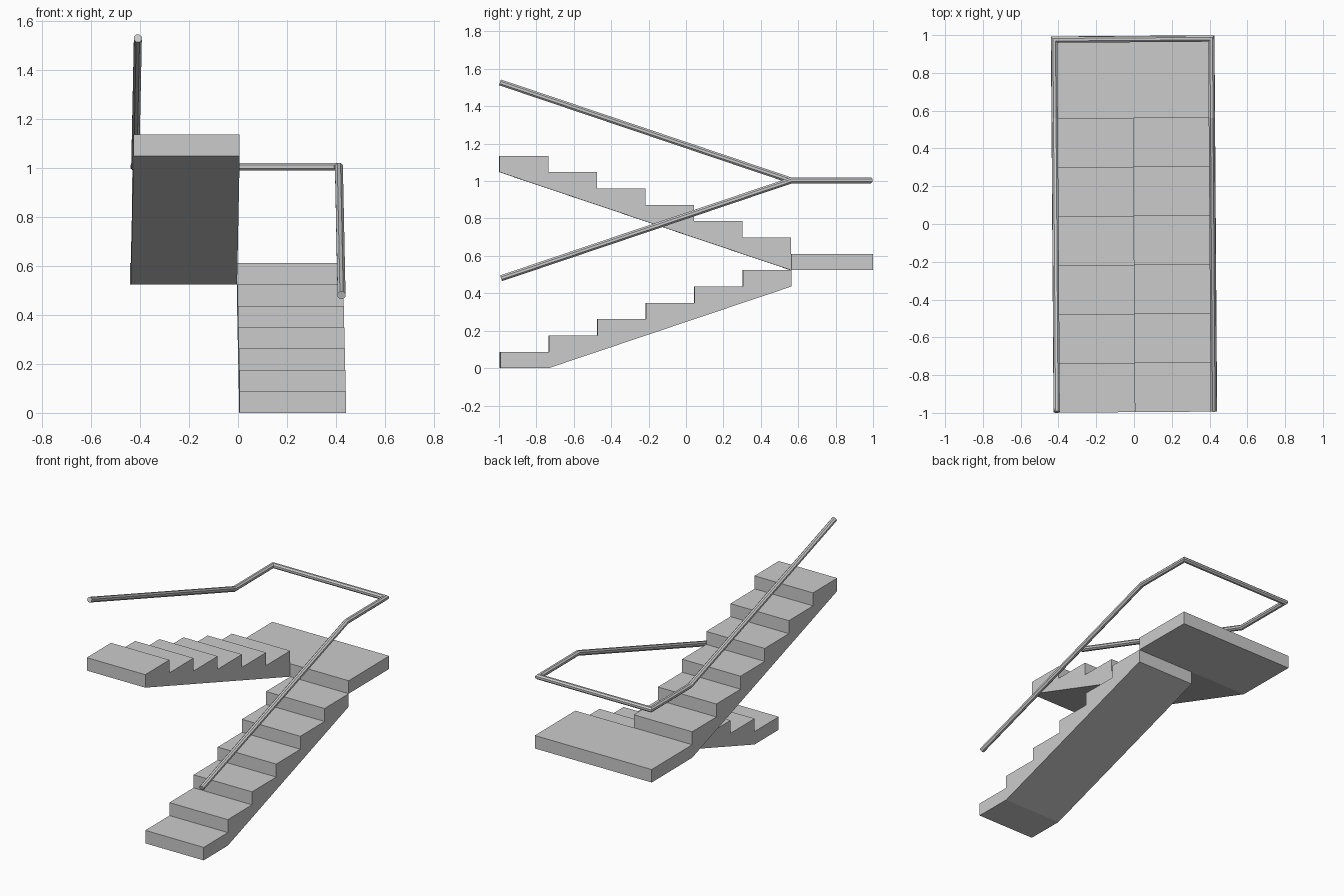
import bpy, bmesh, math
from mathutils import Vector, Matrix

if "Cube" in bpy.data.objects:
    bpy.data.objects.remove(bpy.data.objects["Cube"])

RISE, TREAD, STEPS = 0.0873, 0.2595, 6
HALF_W, Y0, Y1 = 0.433, -0.996, 0.996
YL = Y0 + TREAD * STEPS            # front edge of the landing
TURN = Matrix.Rotation(math.radians(0.4), 4, 'Z')   # slight skew of the whole model


def finish(name, bm):
    bmesh.ops.recalc_face_normals(bm, faces=bm.faces)
    bm.transform(TURN)
    me = bpy.data.meshes.new(name)
    bm.to_mesh(me)
    bm.free()
    ob = bpy.data.objects.new(name, me)
    bpy.context.collection.objects.link(ob)
    return ob


def extrude_profile(name, profile, x0, x1):
    bm = bmesh.new()
    face = bm.faces.new([bm.verts.new((x0, y, z)) for y, z in profile])
    ext = bmesh.ops.extrude_face_region(bm, geom=[face])
    verts = [g for g in ext['geom'] if isinstance(g, bmesh.types.BMVert)]
    bmesh.ops.translate(bm, verts=verts, vec=(x1 - x0, 0, 0))
    return finish(name, bm)


def steps(y, z, dy):
    pts = []
    for i in range(STEPS):
        pts += [(y + i * dy, z + (i + 1) * RISE), (y + (i + 1) * dy, z + (i + 1) * RISE)]
    return pts


def tube(name, path, radius, sides):
    # sweep with true mitred corners
    path = [Vector(p) for p in path]
    dirs = [(b - a).normalized() for a, b in zip(path, path[1:])]
    u = dirs[0].cross(Vector((1, 0, 0))).normalized()
    v = dirs[0].cross(u)
    ring = []
    for i in range(sides):
        a = 2 * math.pi * (i + 0.5) / sides
        ring.append(path[0] + radius * (math.cos(a) * u + math.sin(a) * v))
    bm = bmesh.new()
    prev = [bm.verts.new(p) for p in ring]
    bm.faces.new(prev)
    for i, d in enumerate(dirs):
        n = (d + dirs[i + 1]).normalized() if i + 1 < len(dirs) else d
        ring = [p + d * ((path[i + 1] - p).dot(n) / d.dot(n)) for p in ring]
        cur = [bm.verts.new(p) for p in ring]
        for k in range(sides):
            j = (k + 1) % sides
            bm.faces.new((prev[k], prev[j], cur[j], cur[k]))
        prev = cur
    bm.faces.new(prev)
    return finish(name, bm)


# lower flight, climbing toward the back
lower = [(Y0, 0)] + steps(Y0, 0, TREAD) + [(YL, 5 * RISE), (Y0 + TREAD, 0)]
extrude_profile("lower_flight", lower, 0, HALF_W)

# landing
extrude_profile("landing", [(YL, 6 * RISE), (Y1, 6 * RISE), (Y1, 7 * RISE), (YL, 7 * RISE)],
                -HALF_W, HALF_W)

# upper flight, climbing back toward the front
upper = [(YL, 6 * RISE)] + steps(YL, 7 * RISE, -TREAD) + [(Y0, 12 * RISE)]
extrude_profile("upper_flight", upper, -HALF_W, 0)

# continuous handrail
R = 0.0175
X, YB, ZM = HALF_W - R, Y1 - R, 1.004
DROP = 6 * RISE
tube("handrail", [(X, Y0 + 0.004, ZM - DROP), (X, YL, ZM), (X, YB, ZM),
                  (-X, YB, ZM), (-X, YL, ZM), (-X, Y0 + 0.004, ZM + DROP)], R, 8)
